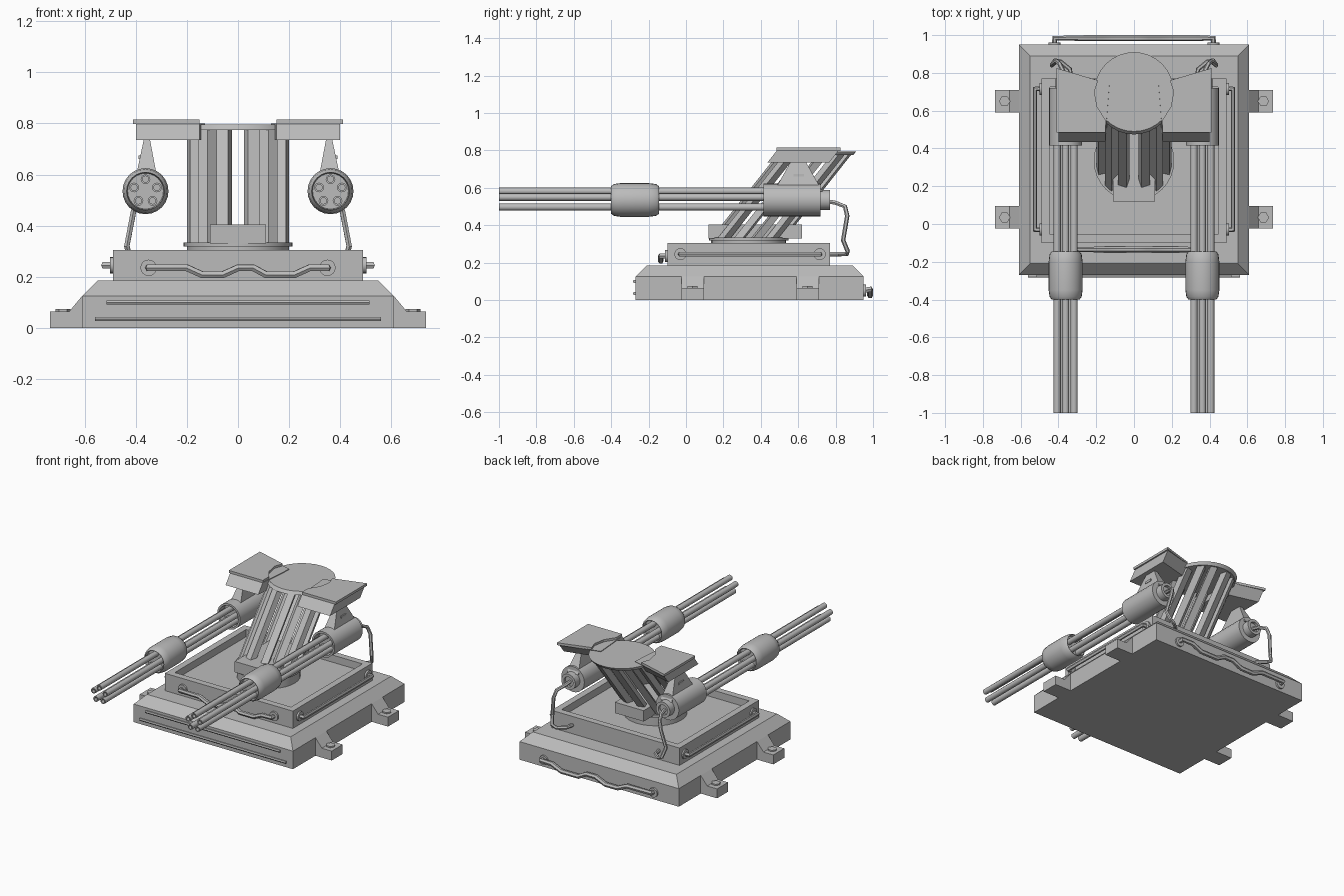
import bpy, bmesh
from math import sin, cos, pi, radians
from mathutils import Vector

cube = bpy.data.objects.get("Cube")
if cube:
    bpy.data.objects.remove(cube, do_unlink=True)

grey = bpy.data.materials.new("plain_grey")
grey.use_nodes = True
TONE = (0.5, 0.5, 0.5, 1)
grey.diffuse_color = TONE
grey.node_tree.nodes["Principled BSDF"].inputs["Base Color"].default_value = TONE


def finish(obj, smooth=False):
    obj.data.materials.append(grey)
    if smooth:
        bpy.ops.object.select_all(action='DESELECT')
        obj.select_set(True)
        bpy.context.view_layer.objects.active = obj
        bpy.ops.object.shade_smooth_by_angle(angle=radians(35))
    return obj


def loft(name, loops, smooth=False):
    """Skin a list of equal-length point loops and cap both ends."""
    bm = bmesh.new()
    rings = [[bm.verts.new(p) for p in loop] for loop in loops]
    n = len(rings[0])
    for a, b in zip(rings, rings[1:]):
        for i in range(n):
            j = (i + 1) % n
            bm.faces.new((a[i], a[j], b[j], b[i]))
    bm.faces.new(rings[0])
    bm.faces.new(rings[-1])
    bmesh.ops.recalc_face_normals(bm, faces=bm.faces)
    me = bpy.data.meshes.new(name)
    bm.to_mesh(me)
    bm.free()
    obj = bpy.data.objects.new(name, me)
    bpy.context.collection.objects.link(obj)
    return finish(obj, smooth)


def rect(x0, x1, y0, y1, z):
    return [(x0, y0, z), (x1, y0, z), (x1, y1, z), (x0, y1, z)]


def box(name, x0, x1, y0, y1, z0, z1):
    return loft(name, [rect(x0, x1, y0, y1, z0), rect(x0, x1, y0, y1, z1)])


def circle(c, r, axis, n):
    c = Vector(c)
    u = Vector((0, 1, 0)) if axis == 'X' else Vector((1, 0, 0))
    v = Vector((0, 1, 0)) if axis == 'Z' else Vector((0, 0, 1))
    return [c + u * r * cos(2 * pi * i / n) + v * r * sin(2 * pi * i / n) for i in range(n)]


def turned(name, centre, axis, profile, n=24):
    """Round part from (position along axis, radius) pairs."""
    step = Vector([float(axis == a) for a in "XYZ"])
    return loft(name, [circle(Vector(centre) + step * t, r, axis, n) for t, r in profile], True)


def pipe(name, points, radius):
    cu = bpy.data.curves.new(name, 'CURVE')
    cu.dimensions = '3D'
    cu.bevel_depth = radius
    cu.bevel_resolution = 1
    cu.use_fill_caps = True
    sp = cu.splines.new('POLY')
    sp.points.add(len(points) - 1)
    for p, co in zip(sp.points, points):
        p.co = (*co, 1)
    obj = bpy.data.objects.new(name, cu)
    bpy.context.collection.objects.link(obj)
    bpy.ops.object.select_all(action='DESELECT')
    obj.select_set(True)
    bpy.context.view_layer.objects.active = obj
    bpy.ops.object.convert(target='MESH')
    return finish(bpy.context.object, True)


# Base slab with bevelled top
loft("base", [rect(-.61, .61, -.27, .95, 0), rect(-.61, .61, -.27, .95, .125),
              rect(-.55, .55, -.21, .89, .185)])
for z, w in ((.1, .515), (.035, .56)):
    pipe("front_trim_rod", [(-w, -.275, z), (w, -.275, z)], .009)

# Bolted feet
for s in (-1, 1):
    for y in (.035, .65):
        side = [(.58, 0), (.735, 0), (.735, .065), (.66, .065), (.61, .125), (.58, .125)]
        loft("foot", [[(s * x, y + d, z) for x, z in side] for d in (-.06, .06)])
        turned("foot_bolt", (s * .685, y, 0), 'Z', [(.06, .03), (.074, .03)], 6)

# Upper box with a recessed top
loft("upper_box", [rect(-.49, .49, -.1, .77, .18), rect(-.49, .49, -.1, .77, .305),
                   rect(-.445, .445, -.055, .725, .305), rect(-.445, .445, -.055, .725, .255)])

# Pipes around the box and base
wave = [(-.35, .235), (-.2, .235), (-.14, .208), (-.06, .208), (0, .235),
        (.06, .235), (.11, .208), (.22, .208), (.28, .235), (.35, .235)]
pipe("front_pipe", [(-.35, -.09, .235)] + [(x, -.135, z) for x, z in wave]
     + [(.35, -.09, .235)], .015)
pipe("back_pipe", [(-.42, .94, .05)] + [(x * 1.2, .984, z * 1.2 - .225) for x, z in wave]
     + [(.42, .94, .05)], .016)
for s in (-1, 1):
    turned("front_flange", (s * .35, -.1, .235), 'Y', [(-.012, .032), (0.01, .032)], 16)
    turned("back_flange", (s * .42, .95, .05), 'Y', [(-.01, .032), (.012, .032)], 16)
    pipe("side_pipe", [(s * .48, -.03, .245), (s * .525, -.03, .245),
                       (s * .525, .715, .245), (s * .48, .715, .245)], .015)
    for y in (-.03, .715):
        turned("side_flange", (s * .49, y, .245), 'X', [(-.01, .032), (.012, .032)], 16)

# Turret: ring, block, leaning cage and cap
BASE_Z, TOP_Z, BASE_Y, TOP_Y = .335, .795, .335, .70
LEAN = (TOP_Y - BASE_Y) / (TOP_Z - BASE_Z)
turned("turret_ring", (0, BASE_Y, 0), 'Z',
       [(.25, .2), (.318, .2), (.318, .213), (BASE_Z, .213)], 32)
box("turret_block", -.11, .11, .12, .62, .33, .405)


def lean_y(z):
    return BASE_Y + LEAN * (z - BASE_Z)


for side in (-1, 1):
    for front in (-1, 1):
        for deg in (18, 43, 75):
            a, half = radians(deg), .024
            loops = []
            for z in (BASE_Z - .005, TOP_Z - .005):
                loop = []
                for r, t in ((.2, -half), (.2, half), (.15, half), (.15, -half)):
                    x = r * sin(a) + t * cos(a)
                    y = r * cos(a) - t * sin(a)
                    loop.append((side * x, lean_y(z) + front * y, z))
                loops.append(loop)
            loft("cage_bar", loops)
loft("turret_cap", [circle((0, lean_y(z), z), .21, 'Z', 32) for z in (.775, TOP_Z)], True)

# Wings, hangers, guns and cables on both sides
GX, GZ = .362, .535
for s in (-1, 1):
    outline = [(.15, .485), (.41, .485), (.41, .825), (.19, .76), (.21, .7), (.195, .62), (.15, .55)]
    loft("wing_plate", [[(s * x, y, z) for x, y in outline] for z in (.798, .815)])
    body = [(.15, .485), (.4, .485), (.4, .815), (.13, .745)]
    loft("wing_body", [[(s * x, y + LEAN * (z - .798), z) for x, y in body] for z in (.735, .8)])
    loft("hanger", [rect(s * .315, s * .402, .47, .73, .58),
                    rect(s * .345, s * .368, .56, .64, .74)])
    box("hanger_slot", s * .378, s * .389, .575, .63, .66, .675)

    # Gun housing, stepped tail and sleeve
    turned("gun_housing", (s * GX, 0, GZ), 'Y',
           [(.46, .07), (.415, .075), (.415, .088), (.72, .088), (.72, .054), (.77, .054),
            (.77, .035), (.75, .035)])
    turned("barrel_sleeve", (s * GX, 0, GZ), 'Y',
           [(-.375, .07), (-.4, .074), (-.385, .085), (-.35, .09), (-.2, .09),
            (-.16, .085), (-.145, .074), (-.165, .07)])
    for k in range(5):
        a = pi / 2 + k * 2 * pi / 5
        turned("barrel", (s * (GX + .047 * cos(a)), 0, GZ + .047 * sin(a)), 'Y',
               [(-.96, .012), (-1, .012), (-1, .019), (.47, .019)], 12)

    # Cable from the gun tail to the box
    path = [(.362, .74, .53), (.37, .8, .52), (.395, .85, .5), (.41, .862, .45),
            (.435, .84, .32), (.42, .865, .26), (.39, .86, .245), (.34, .82, .245), (.33, .76, .245)]
    pipe("cable", [(s * x, y, z) for x, y, z in path], .012)
